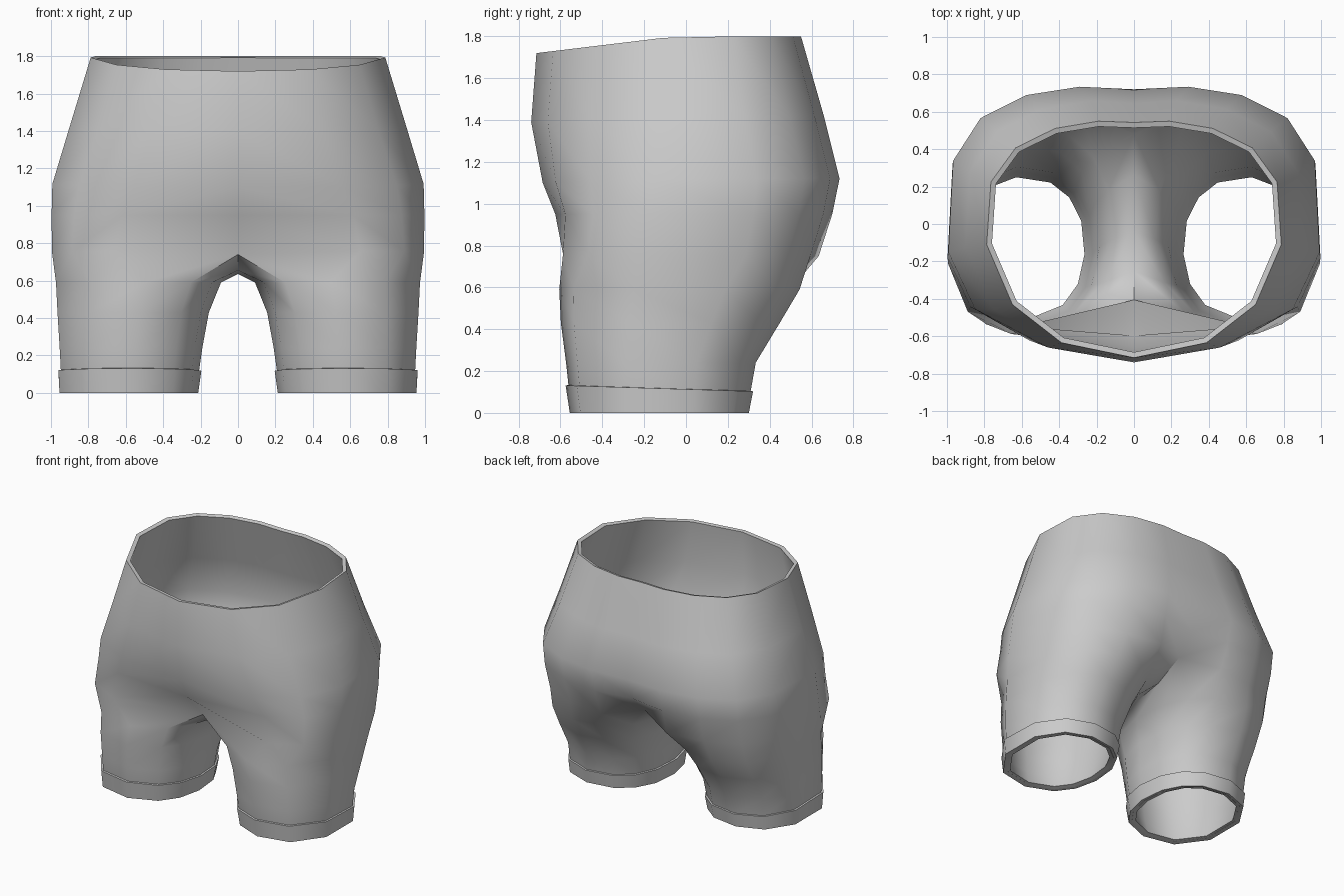
import bpy
from math import sin, cos, radians, copysign

if "Cube" in bpy.data.objects:
    bpy.data.objects.remove(bpy.data.objects["Cube"])

TORSO_ANGLES = [-90, -62, -36, -8, 18, 42, 64, 81, 90]
LEG_ANGLES = [-128, -95, -60, -20, 20, 54, 85, 114, 137, 160, 184, 208]


def spow(v, n):
    return copysign(abs(v) ** (2 / n), v)


def torso_ring(z_front, z, width, y_front, y_back, n_front, n_back, cleft=0.02):
    """Half cross-section of the hips, from front centre round to back centre."""
    pts = []
    for a in TORSO_ANGLES:
        s, c = sin(radians(a)), max(cos(radians(a)), 0)
        n = n_front if s < 0 else n_back
        x = 0 if abs(a) == 90 else width * spow(c, n)
        y = -y_front * spow(s, n) if s < 0 else y_back * spow(s, n)
        if a == 90:
            y -= cleft
        t = min(max((y - y_front) / (-0.05 - y_front), 0), 1)
        pts.append((x, y, z_front + (z - z_front) * t))
    return pts


def leg_ring(z, x_in, x_out, y_front, y_back, tilt=0):
    """Closed cross-section of one leg."""
    cx, rx = (x_in + x_out) / 2, (x_out - x_in) / 2
    cy, ry = (y_front + y_back) / 2, (y_back - y_front) / 2
    pts = []
    for a in LEG_ANGLES:
        s = spow(sin(radians(a)), 2.2)
        pts.append((cx + rx * spow(cos(radians(a)), 2.2), cy + ry * s, z - tilt * s))
    return pts


def loft(name, rings, thickness):
    """Skin the rings, mirror to the other side and give the cloth thickness."""
    verts, faces, starts = [], [], []
    for r in rings:
        starts.append(len(verts))
        verts += r
    for k in range(len(rings) - 1):
        u, d = starts[k], starts[k + 1]
        n = len(rings[k])
        closed = n == len(LEG_ANGLES)
        for i in range(n if closed else n - 1):
            j = (i + 1) % n
            faces.append((u + i, d + i, d + j, u + j))
    mesh = bpy.data.meshes.new(name)
    mesh.from_pydata(verts, [], faces)
    obj = bpy.data.objects.new(name, mesh)
    bpy.context.collection.objects.link(obj)
    bpy.ops.object.select_all(action='DESELECT')
    obj.select_set(True)
    bpy.context.view_layer.objects.active = obj
    mirror = obj.modifiers.new("mirror", 'MIRROR')
    mirror.merge_threshold = 0.001
    solid = obj.modifiers.new("thickness", 'SOLIDIFY')
    solid.thickness = thickness
    solid.offset = -1
    for m in ("mirror", "thickness"):
        bpy.ops.object.modifier_apply(modifier=m)
    bpy.ops.object.shade_smooth_by_angle(angle=radians(62))
    return obj


# Hips from waistband down to the crotch
rings = [torso_ring(*r) for r in [
    (1.72, 1.80, 0.795, -0.715, 0.555, 2.1, 2.6, 0.012),
    (1.39, 1.42, 0.91, -0.74, 0.665, 2.2, 2.7),
    (1.10, 1.12, 1.0, -0.685, 0.74, 2.6, 3.0),
    (0.95, 0.95, 1.003, -0.625, 0.705, 3.1, 3.0, 0.05)]]

# Crotch ring: last hip ring closed underneath along the centre line
crotch = torso_ring(0.76, 0.75, 1.0, -0.63, 0.64, 3.6, 2.9)
crotch[0] = (0, -0.43, 0.74)
crotch[-1] = (0, 0.50, 0.80)
crotch += [(0, 0.27, 0.69), (0, -0.04, 0.635), (0, -0.26, 0.655)]
rings.append(crotch)

# Legs, with the lining turned in behind the cuffs
rings += [leg_ring(*r) for r in [
    (0.59, 0.09, 0.998, -0.608, 0.545),
    (0.43, 0.155, 0.988, -0.60, 0.45),
    (0.24, 0.19, 0.975, -0.575, 0.335),
    (0.10, 0.21, 0.967, -0.56, 0.31),
    (0.002, 0.235, 0.952, -0.535, 0.28)]]
loft("shorts_body", rings, 0.03)

# Turned-up leg cuffs
loft("leg_cuffs", [leg_ring(0.117, 0.195, 0.982, -0.577, 0.322, 0.014),
                   leg_ring(0.0, 0.212, 0.975, -0.557, 0.302)], 0.035)
